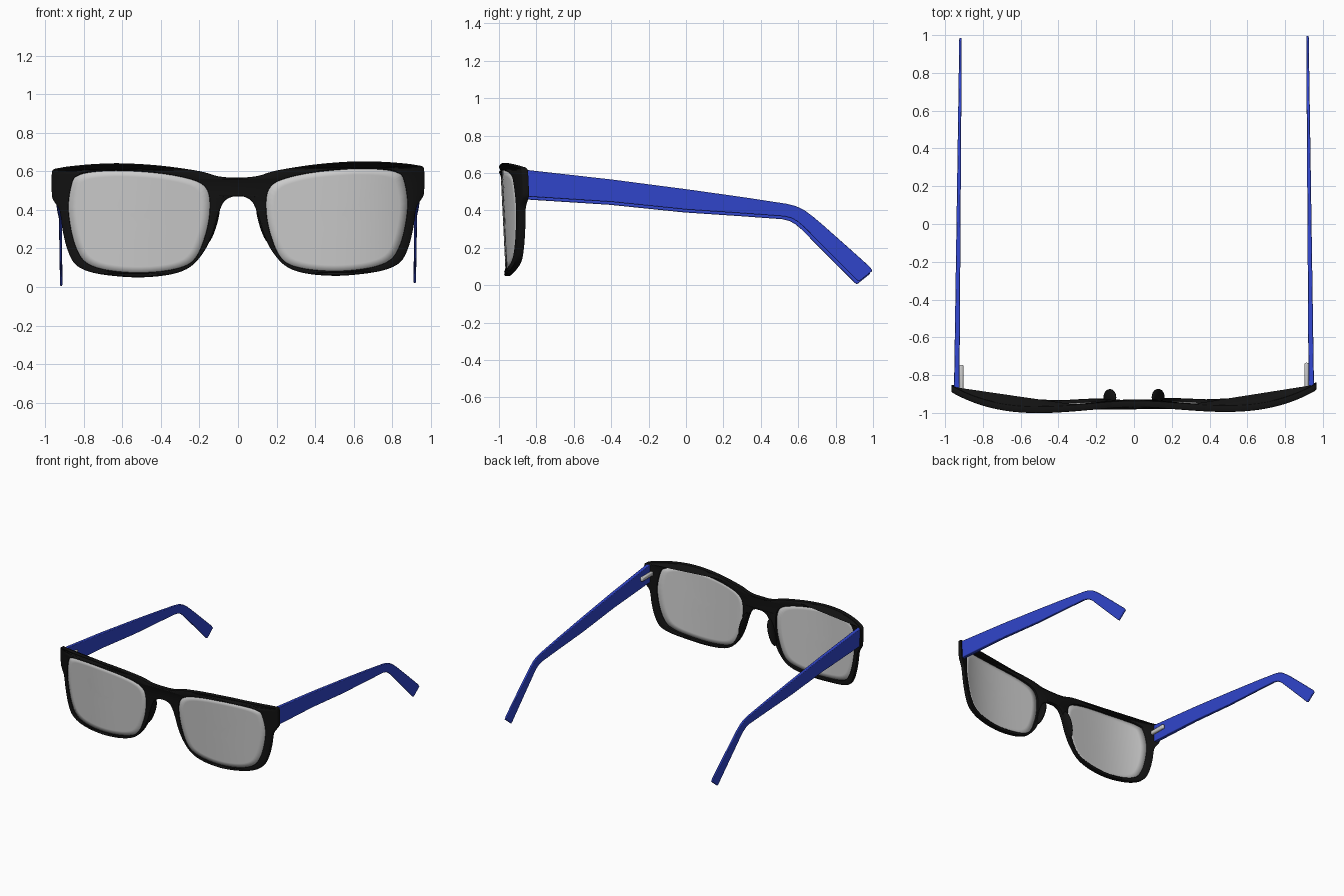
import bpy, bmesh, math
from mathutils import Vector

if "Cube" in bpy.data.objects:
    bpy.data.objects.remove(bpy.data.objects["Cube"])


def material(name, rgb):
    m = bpy.data.materials.new(name)
    m.diffuse_color = (*rgb, 1)
    m.use_nodes = True
    m.node_tree.nodes["Principled BSDF"].inputs["Base Color"].default_value = m.diffuse_color
    return m


BLACK = material("black_plastic", (0.006, 0.006, 0.006))
BLUE = material("blue_plastic", (0.03, 0.06, 0.6))


def place(x, y, z):
    # the whole model sits very slightly rolled and turned
    return Vector((x, y + 0.006 * x, z + 0.008 * x))


def face_y(x, z):
    # wrap curve of the front plus its backward lean
    a = abs(x)
    return -0.972 - 0.301 * a**2 + 0.409 * a**3 + 0.05 * (0.6 - z)


def smooth_loop(pts, n=5):
    # closed Catmull-Rom loop through the points
    out, k = [], len(pts)
    for i in range(k):
        p0, p1, p2, p3 = (Vector(pts[(i + j) % k]) for j in (-1, 0, 1, 2))
        for s in range(n):
            t = s / n
            out.append(0.5 * (2 * p1 + (p2 - p0) * t + (2 * p0 - 5 * p1 + 4 * p2 - p3) * t**2
                              + (3 * p1 - p0 - 3 * p2 + p3) * t**3))
    return out


def finish(name, bm, mat=None, bevel=0, angle=35):
    bmesh.ops.recalc_face_normals(bm, faces=bm.faces)
    me = bpy.data.meshes.new(name)
    bm.to_mesh(me)
    bm.free()
    ob = bpy.data.objects.new(name, me)
    bpy.context.collection.objects.link(ob)
    if mat:
        me.materials.append(mat)
    if bevel:
        b = ob.modifiers.new("bevel", "BEVEL")
        b.width, b.segments, b.limit_method = bevel, 2, "ANGLE"
        b.angle_limit = math.radians(50)
    bpy.ops.object.select_all(action="DESELECT")
    bpy.context.view_layer.objects.active = ob
    ob.select_set(True)
    bpy.ops.object.shade_smooth_by_angle(angle=math.radians(angle))
    return ob


# front frame: filled outline with two lens openings, then wrapped
half = [(0.1, 0.575), (0.2, 0.603), (0.4, 0.633), (0.6, 0.647), (0.75, 0.644), (0.87, 0.634),
        (0.93, 0.625), (0.955, 0.619), (0.966, 0.603), (0.967, 0.54), (0.965, 0.475), (0.95, 0.445),
        (0.925, 0.4), (0.91, 0.3), (0.885, 0.2), (0.845, 0.125), (0.77, 0.085), (0.65, 0.063),
        (0.5, 0.054), (0.35, 0.068), (0.25, 0.105), (0.18, 0.18), (0.135, 0.27), (0.105, 0.37),
        (0.075, 0.44), (0.035, 0.467)]
outer = [(0, 0.568)] + half + [(0, 0.47)] + [(-x, z) for x, z in reversed(half)]
opening = [(0.86, 0.55), (0.83, 0.585), (0.75, 0.603), (0.6, 0.608), (0.4, 0.592), (0.25, 0.562),
           (0.175, 0.525), (0.148, 0.46), (0.152, 0.35), (0.18, 0.24), (0.22, 0.155), (0.28, 0.11),
           (0.4, 0.085), (0.55, 0.08), (0.7, 0.098), (0.79, 0.135), (0.835, 0.2), (0.865, 0.3),
           (0.88, 0.43)]
cu = bpy.data.curves.new("frame_outline", "CURVE")
cu.dimensions, cu.fill_mode = "2D", "BOTH"
cu.extrude, cu.bevel_depth, cu.offset, cu.bevel_resolution = 0.012, 0.006, -0.006, 1
for loop in (outer, opening, [(-x, z) for x, z in opening]):
    pts = smooth_loop(loop)
    sp = cu.splines.new("POLY")
    sp.points.add(len(pts) - 1)
    for p, v in zip(sp.points, pts):
        p.co = (v.x, v.y, 0, 1)
    sp.use_cyclic_u = True
tmp = bpy.data.objects.new("frame_outline", cu)
bpy.context.collection.objects.link(tmp)
dg = bpy.context.evaluated_depsgraph_get()
flat = bpy.data.meshes.new_from_object(tmp.evaluated_get(dg))
bpy.data.objects.remove(tmp)
bm = bmesh.new()
bm.from_mesh(flat)
bpy.data.meshes.remove(flat)
bmesh.ops.remove_doubles(bm, verts=bm.verts, dist=0.0002)
for v in bm.verts:
    x, z, w = v.co
    v.co = place(x, face_y(x, z) + 0.018 - w, z)
finish("front_frame", bm, BLACK)

# temple stations: top y, top z, bottom y, bottom z
stations = [(-0.87, 0.61, -0.87, 0.467), (-0.4, 0.557, -0.4, 0.437), (0, 0.505, 0, 0.396),
            (0.3, 0.463, 0.3, 0.376), (0.53, 0.428, 0.52, 0.36), (0.58, 0.416, 0.56, 0.35),
            (0.625, 0.395, 0.59, 0.333), (0.67, 0.362, 0.625, 0.304), (0.72, 0.32, 0.67, 0.258),
            (0.85, 0.205, 0.79, 0.138), (0.975, 0.093, 0.905, 0.022), (0.992, 0.07, 0.92, 0.012)]

for s, side in ((-1, "left"), (1, "right")):
    # lens: concentric rings following the wrap, thickened
    bm = bmesh.new()
    loop = smooth_loop(opening, 3)
    mid = Vector((0.515, 0.345))
    rings = []
    for k in range(8):
        ring = []
        for p in loop:
            q = mid + (p - mid) * (1.012 * (1 - k / 8))
            ring.append(bm.verts.new(place(s * q.x, face_y(q.x, q.y) + 0.013, q.y)))
        rings.append(ring)
    n = len(loop)
    for a, b in zip(rings, rings[1:]):
        for i in range(n):
            bm.faces.new((a[i], a[(i + 1) % n], b[(i + 1) % n], b[i]))
    c = bm.verts.new(place(s * mid.x, face_y(mid.x, mid.y) + 0.013, mid.y))
    for i in range(n):
        bm.faces.new((rings[-1][i], rings[-1][(i + 1) % n], c))
    lens = finish(side + "_lens", bm)
    sol = lens.modifiers.new("thickness", "SOLIDIFY")
    sol.thickness, sol.offset = 0.01, 0

    # temple arm with drooping ear end
    bm = bmesh.new()
    rows = []
    for ty, tz, by, bz in stations:
        t = (ty + 0.87) / 1.87
        xo, xi = 0.953 - 0.028 * t, 0.924 - 0.012 * t
        rows.append([bm.verts.new(place(s * x, y, z)) for x, y, z in
                     ((xi, ty, tz), (xo, ty, tz), (xo - 0.002, by, bz), (xi, by, bz))])
    for a, b in zip(rows, rows[1:]):
        for i in range(4):
            bm.faces.new((a[i], a[(i + 1) % 4], b[(i + 1) % 4], b[i]))
    bm.faces.new(rows[0])
    bm.faces.new(rows[-1])
    finish(side + "_temple", bm, BLUE, 0.004)

    # metal hinge on the inside of the temple
    bm = bmesh.new()
    bmesh.ops.create_cube(bm, size=1)
    for v in bm.verts:
        v.co = place(s * (0.914 + v.co.x * 0.024), -0.81 + v.co.y * 0.14, 0.54 + v.co.z * 0.034)
    finish(side + "_hinge", bm, None, 0.009)

    # nose pad along the inner rim
    bm = bmesh.new()
    bmesh.ops.create_uvsphere(bm, u_segments=20, v_segments=12, radius=1)
    for v in bm.verts:
        x, y, z = v.co
        pz = 0.33 + 0.1 * z
        v.co = place(s * (0.128 + 0.02 * x - 0.028 * z), -0.918 + 0.045 * y, pz)
    finish(side + "_nose_pad", bm, BLACK)
